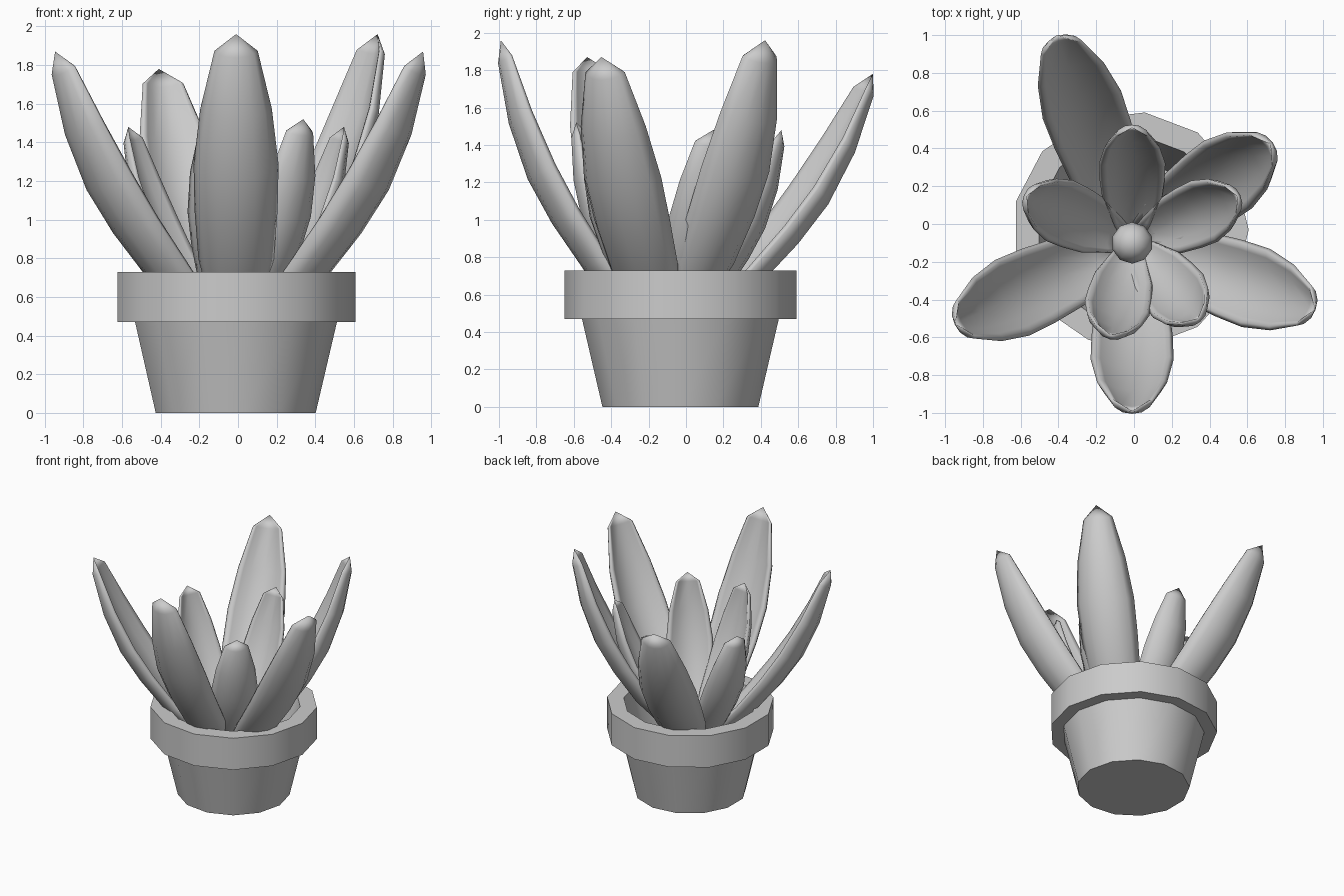
import bpy
import bmesh
import math
from mathutils import Vector

cube = bpy.data.objects.get("Cube")
if cube:
    bpy.data.objects.remove(cube, do_unlink=True)

grey = bpy.data.materials.new("plain grey")
grey.use_nodes = True
grey.diffuse_color = (0.6, 0.6, 0.6, 1)
grey.node_tree.nodes["Principled BSDF"].inputs["Base Color"].default_value = (0.6, 0.6, 0.6, 1)

HUB = Vector((-0.01, -0.1, 0.35))


def finish(name, bm, angle):
    bmesh.ops.recalc_face_normals(bm, faces=bm.faces)
    mesh = bpy.data.meshes.new(name)
    bm.to_mesh(mesh)
    bm.free()
    mesh.materials.append(grey)
    obj = bpy.data.objects.new(name, mesh)
    bpy.context.collection.objects.link(obj)
    bpy.ops.object.select_all(action="DESELECT")
    obj.select_set(True)
    bpy.context.view_layer.objects.active = obj
    bpy.ops.object.shade_smooth_by_angle(angle=math.radians(angle))


def bridge(bm, a, b):
    for i in range(len(a)):
        j = (i + 1) % len(a)
        bm.faces.new((a[i], a[j], b[j], b[i]))


# Hollow pot with a thick rim, turned from one profile
def make_pot(sides=13):
    profile = [(0.42, 0), (0.53, 0.47), (0.625, 0.47), (0.625, 0.73),
               (0.5, 0.73), (0.37, 0.2)]
    bm = bmesh.new()
    rings = []
    for r, z in profile:
        rings.append([bm.verts.new((r * math.cos(math.tau * i / sides) - 0.018,
                                    r * math.sin(math.tau * i / sides) - 0.03, z))
                      for i in range(sides)])
    for a, b in zip(rings, rings[1:]):
        bridge(bm, a, b)
    bm.faces.new(rings[0])
    bm.faces.new(rings[-1])
    finish("pot", bm, 35)


# Leaf stations: distance along the leaf, outward bow, half width
STATIONS = [(0, 0, 0.06), (0.25, 0.07, 0.13), (0.55, 0.118, 0.195),
            (0.85, 0.138, 0.215), (1.12, 0.135, 0.22), (1.43, 0.095, 0.185),
            (1.74, 0.022, 0.112)]
LENGTH = 1.84

# Half of the cupped cross-section, from the back ridge to the inner groove
HALF = [(0, 0.45), (0.45, 0.37), (0.82, 0.1), (1, -0.22), (0.9, -0.32), (0.76, -0.24),
        (0.5, -0.05), (0, 0.05)]
SECTION = HALF + [(-w, d) for w, d in HALF[-2:0:-1]]


# Cupped leaf leaning from the hub towards its tip
def make_leaf(name, azimuth, reach, tip_z, width):
    rise = tip_z - HUB.z
    scale = math.hypot(reach, rise) / LENGTH
    tilt = math.atan2(reach, rise)
    az = math.radians(azimuth)
    out = Vector((math.cos(az), math.sin(az), 0))
    up = Vector((0, 0, 1))
    along = out * math.sin(tilt) + up * math.cos(tilt)
    back = out * math.cos(tilt) - up * math.sin(tilt)
    side = Vector((-math.sin(az), math.cos(az), 0))
    bm = bmesh.new()
    rings = []
    for u, bow, half in STATIONS:
        centre = HUB + along * u * scale + back * bow * scale
        h = half * width
        rings.append([bm.verts.new(centre + side * w * h + back * d * h) for w, d in SECTION])
    for a, b in zip(rings, rings[1:]):
        bridge(bm, a, b)
    bm.faces.new(rings[0])
    tip = bm.verts.new(HUB + along * LENGTH * scale)
    last = rings[-1]
    for i in range(len(last)):
        bm.faces.new((last[i], last[(i + 1) % len(last)], tip))
    finish(name, bm, 130)


make_pot()

# Outer and inner rosettes: azimuth, reach, tip height
outer = {"front": (-90, 0.89, 1.96), "right": (204.6, 1.03, 1.87), "left": (-20, 1.03, 1.87),
         "back_left": (35.5, 0.9, 1.96), "back": (110, 1.17, 1.78)}
inner = {"back": (90, 0.61, 1.48), "left": (23.7, 0.61, 1.48), "right": (156, 0.61, 1.48),
         "front_left": (-49, 0.53, 1.52), "front_right": (-103, 0.5, 1.52)}
for key, values in outer.items():
    make_leaf("outer_leaf_" + key, *values, 1.0)
for key, values in inner.items():
    make_leaf("inner_leaf_" + key, *values, 0.8)

# Round bud in the middle
bm = bmesh.new()
bmesh.ops.create_uvsphere(bm, u_segments=10, v_segments=6, radius=0.11)
bmesh.ops.translate(bm, verts=bm.verts, vec=HUB + Vector((0, 0, 0.22)))
finish("centre_bud", bm, 60)
